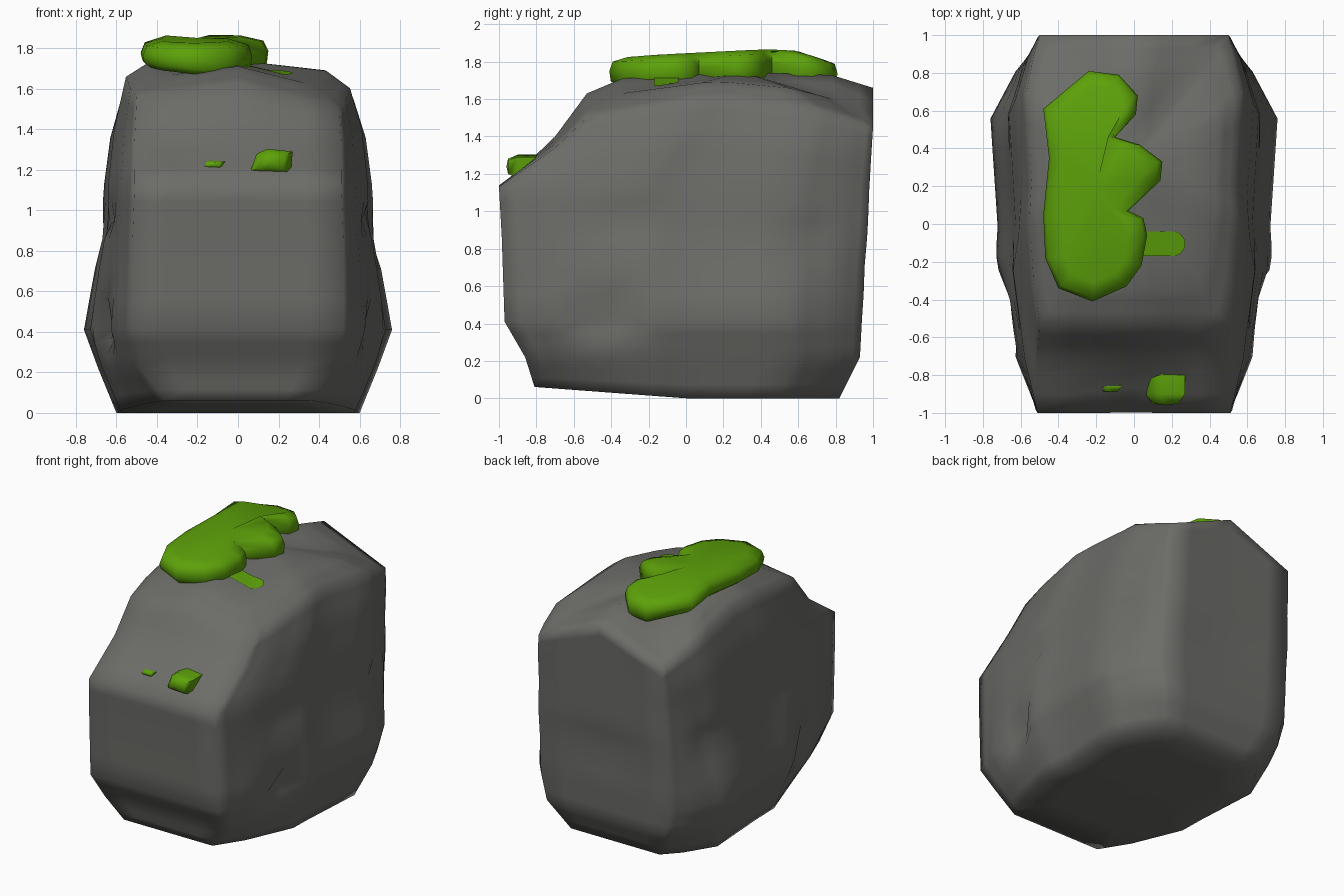
import bpy, bmesh, math
from mathutils import Vector
from mathutils.bvhtree import BVHTree

if "Cube" in bpy.data.objects:
    bpy.data.objects.remove(bpy.data.objects["Cube"])


def material(name, col):
    m = bpy.data.materials.new(name)
    m.diffuse_color = (*col, 1)
    m.use_nodes = True
    m.node_tree.nodes["Principled BSDF"].inputs["Base Color"].default_value = m.diffuse_color
    return m


STONE = material("stone grey", (0.15, 0.15, 0.14))
MOSS = material("moss green", (0.11, 0.36, 0.003))


def finish(bm, name, mat, angle):
    bmesh.ops.recalc_face_normals(bm, faces=bm.faces)
    me = bpy.data.meshes.new(name)
    bm.to_mesh(me)
    ob = bpy.data.objects.new(name, me)
    bpy.context.collection.objects.link(ob)
    me.materials.append(mat)
    bpy.ops.object.select_all(action='DESELECT')
    ob.select_set(True)
    bpy.context.view_layer.objects.active = ob
    bpy.ops.object.shade_smooth_by_angle(angle=math.radians(angle))
    return ob


def loft(rings, bottom, top):
    """Skin closed rings of points and close both ends with a fan."""
    bm = bmesh.new()
    vs = [[bm.verts.new(p) for p in r] for r in rings]
    n = len(vs[0])
    for a, b in zip(vs, vs[1:]):
        for i in range(n):
            j = (i + 1) % n
            bm.faces.new((a[i], a[j], b[j], b[i]))
    for ring, c in ((vs[0], bottom), (vs[-1], top)):
        cv = bm.verts.new(c)
        for i in range(n):
            bm.faces.new((ring[i], ring[(i + 1) % n], cv))
    return bm


# Boulder: half plan (width share, depth share, shoulder height change), mirrored
half = [(0.76, 0, -0.10), (0.84, 0.14, -0.06), (0.97, 0.38, 0.0), (0.95, 0.5, 0.0),
        (1, 0.8, -0.07), (0.87, 0.93, -0.14), (0.8, 1, -0.18)]
plan = [(0, 0, 0)] + half + [(0, 1, 0.03)] + [(-x, y, d) for x, y, d in reversed(half)]
levels = [  # z, front y, back y, half width, corner half width, share of shoulder change
    (0.00, -0.81, 0.82, 0.60, 0.36, 0), (0.22, -0.86, 0.93, 0.69, 0.48, 0),
    (0.41, -0.97, 0.94, 0.76, 0.52, 0), (0.86, -0.985, 0.97, 0.68, 0.52, 0),
    (1.14, -1.0, 0.98, 0.66, 0.51, 0.1), (1.40, -0.70, 0.99, 0.63, 0.51, 0.6),
    (1.63, -0.53, 1.0, 0.57, 0.50, 1), (1.71, -0.34, 0.78, 0.45, 0.32, 0.6)]
rings = []
for z, f, b, w, corner, share in levels:
    ring = []
    for px, py, dz in plan:
        y = f + (b - f) * py
        x = abs(px) * w
        if py in (0, 1) and px:
            x = corner
        elif py in (0.14, 0.93):
            x = corner + 0.45 * (w - corner)
        x = math.copysign(x, px)
        zz = z + share * dz
        if z > 1.5:
            zz -= 0.06 * x * (1 - py * py)
        if z == 0:
            zz = 0.06 * max(0, -y / 0.8)
        ring.append((x, y, zz))
    rings.append(ring)
bm = loft(rings, (0, 0.1, 0.0), (-0.05, 0.3, 1.745))
bmesh.ops.subdivide_edges(bm, edges=bm.edges[:], cuts=2, use_grid_fill=True)

# Dents: centre, radii, push
dents = [
    ((0.0, 0.97, 0.75), (0.4, 0.2, 0.1), (0, -0.03, 0)),
    ((-0.03, -0.86, 1.24), (0.14, 0.2, 0.06), (0, 0.04, -0.01))]
for s in (-1, 1):
    dents += [
        ((s * 0.72, -0.42, 0.43), (0.3, 0.13, 0.10), (-s * 0.13, 0, 0.03)),
        ((s * 0.66, -0.30, 0.97), (0.3, 0.12, 0.05), (-s * 0.05, 0, 0)),
        ((s * 0.68, 0.65, 0.86), (0.3, 0.10, 0.08), (-s * 0.04, 0, 0))]
for v in bm.verts:
    move = Vector()
    for c, r, d in dents:
        q = sum(((v.co[k] - c[k]) / r[k]) ** 2 for k in range(3))
        move += Vector(d) * math.exp(-q)
    v.co += move
bmesh.ops.recalc_face_normals(bm, faces=bm.faces)
tree = BVHTree.FromBMesh(bm)
finish(bm, "boulder", STONE, 100)
bm.free()


# Moss cap: lobed outline with rounded rim
outline = [(-0.48, 0.61), (-0.24, 0.81), (-0.08, 0.79), (0.02, 0.68), (0.01, 0.58), (-0.10, 0.46),
           (0.03, 0.42), (0.15, 0.33), (0.14, 0.23), (-0.03, 0.07), (0.05, 0.03), (0.07, -0.06),
           (0.04, -0.22), (-0.04, -0.33), (-0.22, -0.41), (-0.40, -0.34), (-0.47, -0.18),
           (-0.48, 0.05), (-0.45, 0.35)]


def moss_ring(s, h):
    pts = []
    for x, y in outline:
        cx, cy = -0.2, min(0.6, max(-0.15, y))
        lift = 0.04 * min(1, max(0, (y + 0.4) / 0.8)) - 0.2 * max(0, y - 0.55)
        if h < 1.7:
            lift -= 0.08 * (x + 0.2)
        pts.append((cx + (x - cx) * s, cy + (y - cy) * s, h + lift))
    return pts


bm = loft([moss_ring(0.85, 1.67), moss_ring(0.97, 1.695), moss_ring(1.0, 1.75),
           moss_ring(0.93, 1.80), moss_ring(0.62, 1.825)], (-0.2, 0.2, 1.67), (-0.2, 0.2, 1.85))
finish(bm, "moss_cap", MOSS, 80)
bm.free()

# Moss drip: thin strip with a round end, laid on the boulder top
bm = bmesh.new()


def on_rock(x, y):
    hit = tree.ray_cast(Vector((x, y, 3)), Vector((0, 0, -1)))[0]
    return (x, y, hit.z + 0.008)


rows = []
for i in range(12):
    x = -0.02 + 0.29 * i / 11
    w = 0.065 * math.sqrt(max(0.1, 1 - (max(0, x - 0.21) / 0.062) ** 2))
    rows.append([bm.verts.new(on_rock(x, -0.105 + k * w / 2)) for k in range(-2, 3)])
for a, b in zip(rows, rows[1:]):
    for k in range(4):
        bm.faces.new((a[k], b[k], b[k + 1], a[k + 1]))
finish(bm, "moss_drip", MOSS, 60)
bm.free()


# Small moss tufts on the sloping front
def tuft(name, c, size):
    ring = [(-0.5, -0.4), (-0.35, 0.3), (-0.1, 0.5), (0.5, 0.4), (0.45, -0.5), (-0.2, -0.45)]
    def at(s, dy):
        return [(c[0] + x * s * size[0], c[1] + dy * size[1], c[2] + z * s * size[2]) for x, z in ring]
    bm = loft([at(1, 0.5), at(1, -0.15), at(0.65, -0.45)],
              (c[0], c[1] + 0.5 * size[1], c[2]), (c[0], c[1] - 0.5 * size[1], c[2]))
    finish(bm, name, MOSS, 60)
    bm.free()


tuft("moss_tuft_large", (0.165, -0.875, 1.24), (0.21, 0.17, 0.125))
tuft("moss_tuft_small", (-0.125, -0.845, 1.225), (0.12, 0.09, 0.04))
